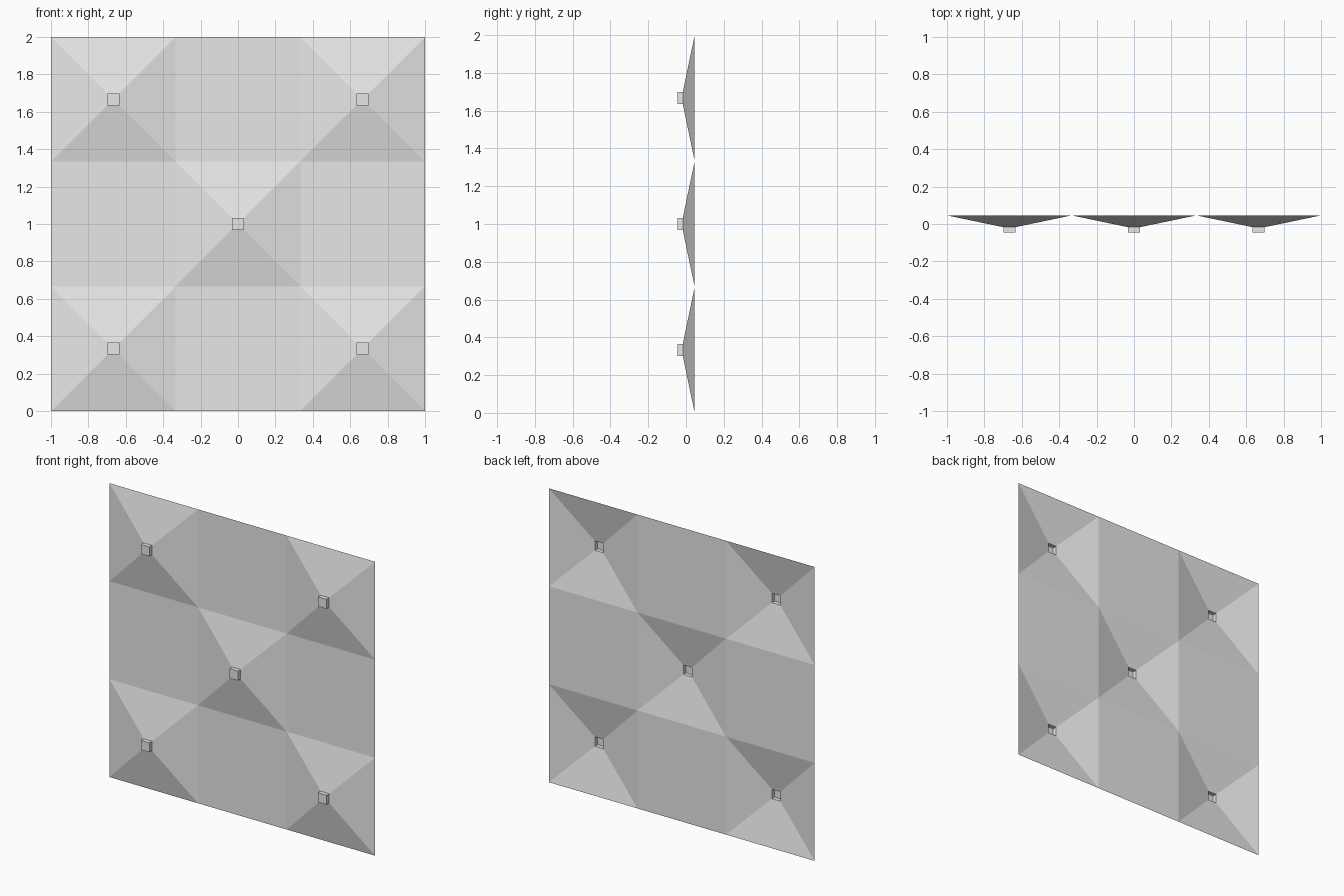
import bpy
import bmesh
from mathutils import Matrix, Vector

if "Cube" in bpy.data.objects:
    bpy.data.objects.remove(bpy.data.objects["Cube"], do_unlink=True)

BACK_Y = 0.046      # flat sheet
NECK_Y = -0.017     # where each pyramid meets its stud
FRONT_Y = -0.046    # stud cap
CELL = 2 / 3
STUD = 0.064

# Single light grey material
grey = bpy.data.materials.new("light_grey")
grey.use_nodes = True
colour = (0.8, 0.8, 0.8, 1)
grey.diffuse_color = colour
grey.node_tree.nodes["Principled BSDF"].inputs["Base Color"].default_value = colour

# Upright sheet of three by three square cells, facing the front
bm = bmesh.new()
bmesh.ops.create_grid(bm, x_segments=3, y_segments=3, size=1)
bmesh.ops.rotate(bm, verts=bm.verts, matrix=Matrix.Rotation(1.5707963, 3, "X"))
bmesh.ops.translate(bm, verts=bm.verts, vec=(0, BACK_Y, 1))
bm.normal_update()

# Corner and centre cells become hollow pyramids
def is_raised(face):
    c = face.calc_center_median()
    return (round(c.x / CELL) + round((c.z - 1) / CELL)) % 2 == 0

raised = [f for f in bm.faces if is_raised(f)]
bmesh.ops.inset_individual(bm, faces=raised, thickness=(CELL - STUD) / 2,
                           use_even_offset=True)
for f in raised:
    bmesh.ops.translate(bm, verts=f.verts, vec=(0, NECK_Y - BACK_Y, 0))

# Hollow square studs rise from the pyramid tips
for f in raised:
    rim = list(f.verts)
    cap = [bm.verts.new(v.co + Vector((0, FRONT_Y - NECK_Y, 0))) for v in rim]
    bm.faces.remove(f)
    for i in range(4):
        j = (i + 1) % 4
        bm.faces.new((rim[i], rim[j], cap[j], cap[i]))
    bm.faces.new(cap)
bm.normal_update()

mesh = bpy.data.meshes.new("studded_panel")
bm.to_mesh(mesh)
bm.free()
mesh.materials.append(grey)
panel = bpy.data.objects.new("studded_panel", mesh)
bpy.context.collection.objects.link(panel)
